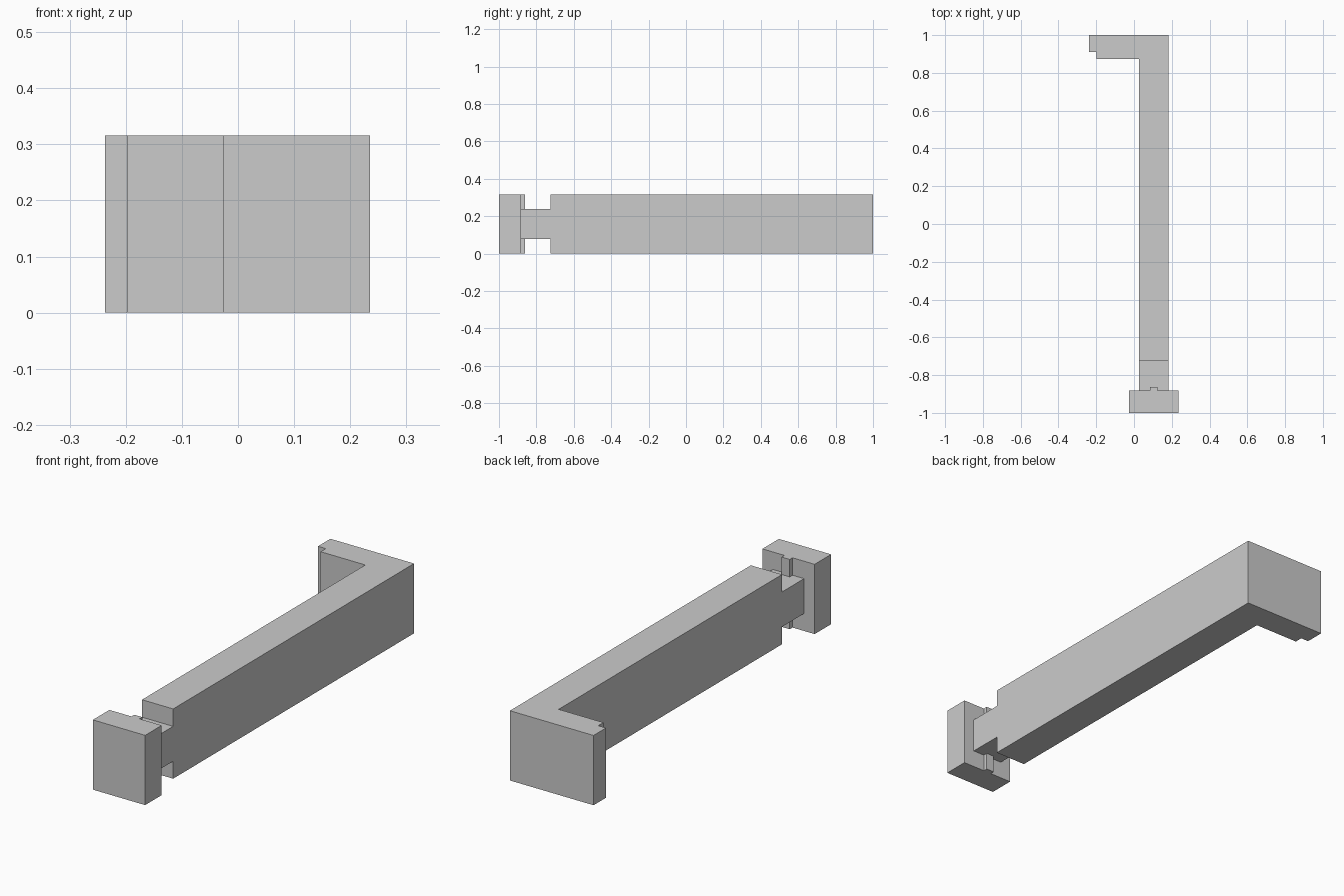
import bpy
import bmesh

cube = bpy.data.objects.get("Cube")
if cube:
    bpy.data.objects.remove(cube, do_unlink=True)

HEIGHT = 0.316

# Single plain grey finish
grey = bpy.data.materials.new("plain_grey")
grey.use_nodes = True
colour = (0.6, 0.6, 0.6, 1)
grey.diffuse_color = colour
grey.node_tree.nodes["Principled BSDF"].inputs["Base Color"].default_value = colour


def extrude_plan(name, outline, z0, z1):
    """Flat-faced solid from a plan outline raised between two heights."""
    bm = bmesh.new()
    base = bm.faces.new([bm.verts.new((x, y, z0)) for x, y in outline])
    result = bmesh.ops.extrude_face_region(bm, geom=[base])
    top = [v for v in result["geom"] if isinstance(v, bmesh.types.BMVert)]
    bmesh.ops.translate(bm, verts=top, vec=(0, 0, z1 - z0))
    bmesh.ops.recalc_face_normals(bm, faces=bm.faces)
    mesh = bpy.data.meshes.new(name)
    bm.to_mesh(mesh)
    bm.free()
    mesh.materials.append(grey)
    obj = bpy.data.objects.new(name, mesh)
    bpy.context.collection.objects.link(obj)
    return obj


bar_l, bar_r = 0.026, 0.182
cap_back, neck_back = -0.882, -0.724

# Long bar with the stepped hook at its back end
extrude_plan("hooked_bar", [
    (bar_l, neck_back), (bar_r, neck_back), (bar_r, 1), (-0.237, 1),
    (-0.237, 0.911), (-0.198, 0.911), (-0.198, 0.874), (bar_l, 0.874),
], 0, HEIGHT)

# Narrow neck between bar and end cap
extrude_plan("neck", [
    (bar_l, cap_back), (bar_r, cap_back), (bar_r, neck_back), (bar_l, neck_back),
], HEIGHT / 4, HEIGHT * 3 / 4)

# End cap with a small upright rib on its inner face
rib_l, rib_r, rib_back = 0.084, 0.124, -0.862
extrude_plan("end_cap", [
    (-0.027, -1), (0.235, -1), (0.235, cap_back), (rib_r, cap_back),
    (rib_r, rib_back), (rib_l, rib_back), (rib_l, cap_back), (-0.027, cap_back),
], 0, HEIGHT)
